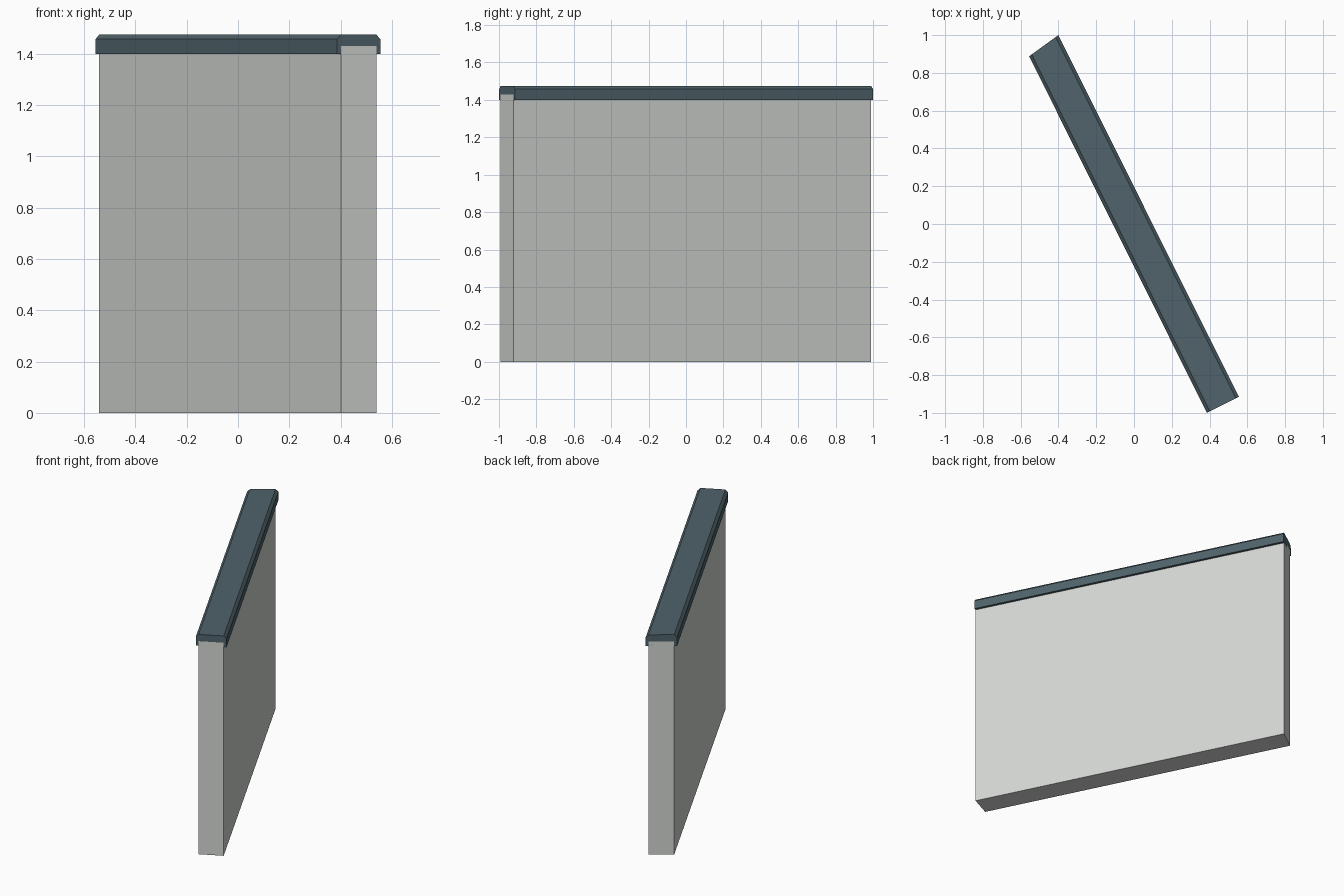
import bpy
from mathutils import Vector

if "Cube" in bpy.data.objects:
    bpy.data.objects.remove(bpy.data.objects["Cube"])

# Wall run: a square-cut near end and a mitred far end.
# Each end has a centre and the xy step for one unit of sideways offset.
NEAR = (Vector((0.4705, -0.957, 0)), Vector((0.894, 0.447, 0)))
FAR = (Vector((-0.478, 0.944, 0)), Vector((0.82, 0.593, 0)))


def material(name, rgb):
    mat = bpy.data.materials.new(name)
    mat.diffuse_color = (*rgb, 1)
    mat.use_nodes = True
    mat.node_tree.nodes["Principled BSDF"].inputs["Base Color"].default_value = mat.diffuse_color
    return mat


def sweep(name, half_profile, mat, extend=0.0):
    """Mirror a (half width, z) profile and run it from the near to the far end."""
    profile = half_profile + [(-w, z) for w, z in reversed(half_profile)]
    n = len(profile)
    run = (NEAR[0] - FAR[0]).normalized()
    verts = []
    for (centre, side), push in ((NEAR, extend), (FAR, 0.0)):
        verts += [centre + run * push + side * w + Vector((0, 0, z)) for w, z in profile]
    faces = [(i, i + n, (i + 1) % n + n, (i + 1) % n) for i in range(n)]
    faces += [tuple(range(n)), tuple(reversed(range(n, 2 * n)))]
    mesh = bpy.data.meshes.new(name)
    mesh.from_pydata(verts, [], faces)
    mesh.materials.append(mat)
    obj = bpy.data.objects.new(name, mesh)
    bpy.context.collection.objects.link(obj)
    return obj


plaster = material("plaster", (0.65, 0.68, 0.65))
slate = material("slate", (0.08, 0.125, 0.145))

# Plain wall panel, its top tucked into the coping
sweep("wall_panel", [(0.0772, 0.0), (0.0772, 1.43)], plaster, extend=0.0004)

# Overhanging coping with chamfered long edges
sweep("wall_coping", [(0.0945, 1.40), (0.0945, 1.457), (0.077, 1.475)], slate)
